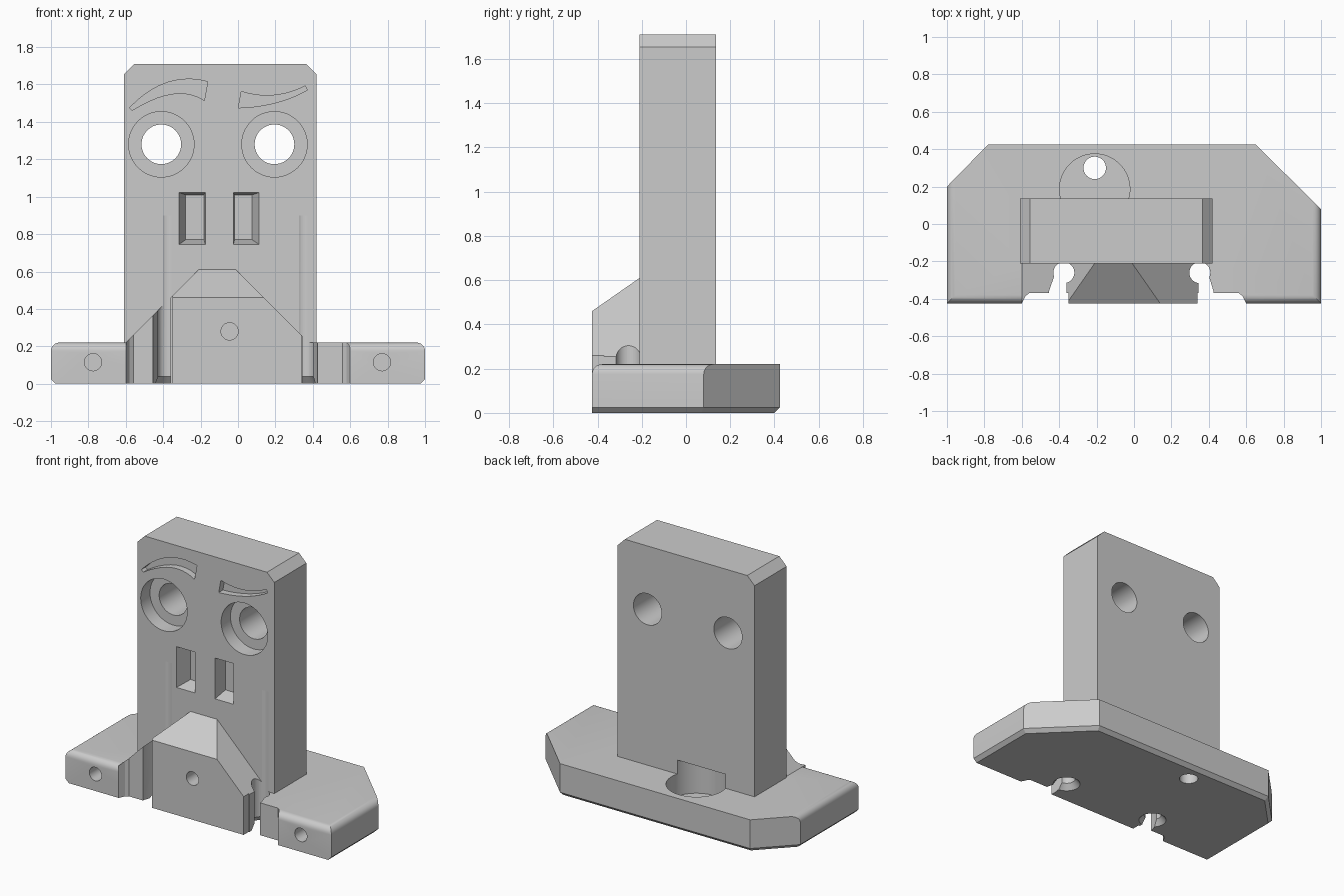
import bpy, bmesh, math
from mathutils import Vector, Matrix

if "Cube" in bpy.data.objects:
    bpy.data.objects.remove(bpy.data.objects["Cube"])

grey = bpy.data.materials.new("plain grey")
grey.diffuse_color = (0.6, 0.6, 0.6, 1)
grey.use_nodes = True
grey.node_tree.nodes["Principled BSDF"].inputs["Base Color"].default_value = grey.diffuse_color


def finish(name, bm):
    bmesh.ops.recalc_face_normals(bm, faces=bm.faces)
    me = bpy.data.meshes.new(name)
    bm.to_mesh(me)
    bm.free()
    me.materials.append(grey)
    ob = bpy.data.objects.new(name, me)
    bpy.context.collection.objects.link(ob)
    return ob


def hull(name, pts):
    bm = bmesh.new()
    for p in pts:
        bm.verts.new(p)
    bmesh.ops.convex_hull(bm, input=bm.verts)
    bmesh.ops.dissolve_limit(bm, angle_limit=0.01, verts=bm.verts, edges=bm.edges)
    return finish(name, bm)


def prism_bm(pts, axis, a, b):
    """Extrude a 2D outline along z (xy outline) or y (xz outline)."""
    bm = bmesh.new()
    at = (lambda p, d: (p[0], p[1], d)) if axis == 'z' else (lambda p, d: (p[0], d, p[1]))
    lo = [bm.verts.new(at(p, a)) for p in pts]
    hi = [bm.verts.new(at(p, b)) for p in pts]
    bm.faces.new(lo)
    bm.faces.new(hi)
    for i in range(len(pts)):
        j = (i + 1) % len(pts)
        bm.faces.new((lo[i], lo[j], hi[j], hi[i]))
    bmesh.ops.recalc_face_normals(bm, faces=bm.faces)
    return bm


def prism(name, pts, axis, a, b):
    return finish(name, prism_bm(pts, axis, a, b))


def rod(name, axis, u, v, a, b, r1, r2=None, n=48):
    bm = bmesh.new()
    bmesh.ops.create_cone(bm, cap_ends=True, segments=n, radius1=r1,
                          radius2=r1 if r2 is None else r2, depth=b - a)
    mid = (a + b) / 2
    if axis == 'z':
        m = Matrix.Translation((u, v, mid))
    else:
        m = Matrix.Translation((u, mid, v)) @ Matrix.Rotation(-math.pi / 2, 4, 'X')
    bmesh.ops.transform(bm, matrix=m, verts=bm.verts)
    return finish(name, bm)


def boolean(target, tool, op):
    tool.hide_render = True
    mod = target.modifiers.new("bool", 'BOOLEAN')
    mod.operation, mod.solver, mod.object = op, 'EXACT', tool
    bpy.ops.object.select_all(action='DESELECT')
    bpy.context.view_layer.objects.active = target
    target.select_set(True)
    bpy.ops.object.modifier_apply(modifier=mod.name)
    bpy.data.objects.remove(tool)


def arc(p, q, r, n=10):
    """Smooth curve through three points."""
    p, q, r = Vector(p), Vector(q), Vector(r)
    c = 2 * q - (p + r) / 2
    return [p * (1 - t) ** 2 + c * 2 * t * (1 - t) + r * t * t
            for t in (i / n for i in range(n + 1))]


# Foot plate with clipped back corners, bottom chamfer and rounded ends
bm = prism_bm([(-1, -.425), (1, -.425), (1, .08), (.65, .425), (-.78, .425), (-1, .2)],
              'z', 0, .22)
bottom = [e for e in bm.edges if all(v.co.z < .01 for v in e.verts)
          and not all(v.co.y < -.42 for v in e.verts)]
bmesh.ops.bevel(bm, geom=bottom, offset=.025, segments=1, affect='EDGES')
ends = [e for e in bm.edges if all(v.co.z > .21 and abs(v.co.x) > .99 for v in e.verts)]
bmesh.ops.bevel(bm, geom=ends, offset=.045, segments=6, profile=.5, affect='EDGES')
bracket = finish("face_bracket", bm)

# Upright plate with clipped top corners
boolean(bracket, prism("upright", [(-.61, .1), (.42, .1), (.42, 1.655), (.365, 1.71),
                                   (-.555, 1.71), (-.61, 1.655)], 'y', -.21, .135), 'UNION')

# Sloped front gusset
pts = []
for y, x0, x1, z in [(-.15, -.21, -.01, .61), (-.21, -.21, -.01, .61), (-.425, -.36, .14, .46)]:
    pts += [(-.60, y, .1), (-.60, y, .22), (x0, y, z), (x1, y, z), (.38, y, .22), (.38, y, .1)]
boolean(bracket, hull("gusset", pts), 'UNION')

cuts = []
# Eyes: through holes with wide counterbores
for x in (-.41, .195):
    cuts += [rod("eye_hole", 'y', x, 1.28, -.4, .3, .106),
             rod("eye_bore", 'y', x, 1.28, -.4, -.11, .175)]

# Nostrils: pockets tapering inward
for x0, x1, i0, i1 in [(-.315, -.175, -.28, -.182), (-.025, .112, -.018, .075)]:
    cuts.append(hull("nostril", [(x, y, z) for y, a, b, c, d in
                     [(-.21, x0, x1, .745, 1.022), (-.11, i0, i1, .77, 1.01)]
                     for x in (a, b) for z in (c, d)] +
                     [(x, -.212, z) for x in (x0, x1) for z in (.745, 1.022)]))

# Eyebrows: shallow curved grooves
cuts.append(prism("left_brow", arc((-.58, 1.475), (-.38, 1.61), (-.162, 1.615)) +
                  arc((-.18, 1.515), (-.35, 1.55), (-.565, 1.462)), 'y', -.3, -.165))
cuts.append(prism("right_brow", arc((.018, 1.562), (.19, 1.542), (.36, 1.592)) +
                  arc((.37, 1.57), (.2, 1.502), (.002, 1.475)), 'y', -.3, -.165))

# Front notches, keyhole slots and vertical screw holes
cuts.append(prism("left_notch", [(-.61, -.5), (-.60, -.425), (-.58, -.385), (-.56, -.37),
                                 (-.35, -.37), (-.35, -.5)], 'z', -.1, .9))
cuts.append(prism("right_notch", [(.62, -.5), (.60, -.425), (.58, -.385), (.56, -.37),
                                  (.34, -.37), (.34, -.5)], 'z', -.1, .9))
cuts.append(prism("left_slot", [(-.36, -.5), (-.36, -.26), (-.42, -.26), (-.455, -.36),
                                (-.46, -.5)], 'z', -.1, .9))
cuts.append(prism("right_slot", [(.345, -.5), (.345, -.26), (.395, -.26), (.425, -.36),
                                 (.43, -.5)], 'z', -.1, .9))
for x in (-.375, .352):
    cuts += [rod("screw_hole", 'z', x, -.26, -.1, .9, .056),
             rod("screw_countersink", 'z', x, -.26, -.02, .045, .105, .05)]

# Rear pocket with a through hole
cuts.append(rod("rear_pocket", 'z', -.21, .187, .07, .315, .188, n=64))
cuts.append(rod("rear_hole", 'z', -.21, .3, -.1, .2, .06))

# Small blind holes in the front
for x, z in [(-.775, .115), (.77, .115), (-.045, .28)]:
    cuts.append(rod("pin_hole", 'y', x, z, -.5, -.27, .046, n=32))

for c in cuts:
    boolean(bracket, c, 'DIFFERENCE')

bpy.ops.object.shade_smooth_by_angle(angle=math.radians(25))
